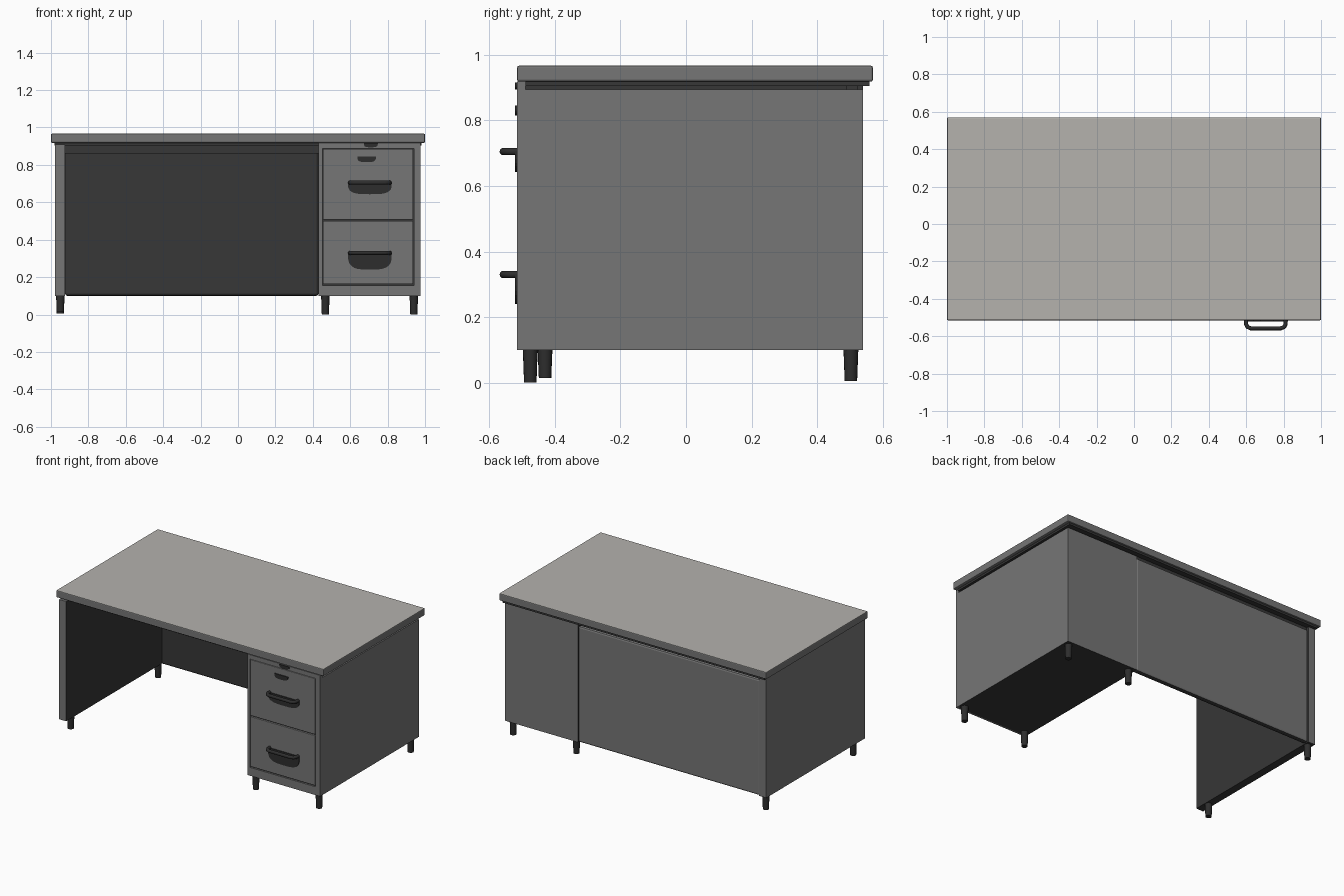
import bpy
import bmesh
import math
from mathutils import Vector

cube = bpy.data.objects.get("Cube")
if cube:
    bpy.data.objects.remove(cube, do_unlink=True)


def material(name, rgb):
    m = bpy.data.materials.new(name)
    m.use_nodes = True
    m.diffuse_color = (*rgb, 1)
    m.node_tree.nodes["Principled BSDF"].inputs["Base Color"].default_value = (*rgb, 1)
    return m


TOP = material("pale worktop", (0.46, 0.445, 0.42))
BODY = material("grey steel", (0.18, 0.18, 0.18))
DARK = material("dark interior", (0.038, 0.038, 0.038))
METAL = material("dark metal", (0.027, 0.027, 0.027))


def finish(name, bm, mats, bevel=0, segments=2):
    bmesh.ops.recalc_face_normals(bm, faces=bm.faces)
    mesh = bpy.data.meshes.new(name)
    bm.to_mesh(mesh)
    bm.free()
    ob = bpy.data.objects.new(name, mesh)
    bpy.context.collection.objects.link(ob)
    for m in mats:
        mesh.materials.append(m)
    if bevel:
        mod = ob.modifiers.new("soft edges", "BEVEL")
        mod.width, mod.segments = bevel, segments
    return ob


def box(name, x, y, z, mat, bevel=0, accent=None, directions=()):
    """Box from ranges; faces pointing along the given directions take the accent."""
    bm = bmesh.new()
    bmesh.ops.create_cube(bm, size=1)
    for v in bm.verts:
        v.co = [(a + b) / 2 + c * (b - a) for (a, b), c in zip((x, y, z), v.co)]
    bm.normal_update()
    for f in bm.faces:
        if any(f.normal.dot(Vector(d)) > 0.9 for d in directions):
            f.material_index = 1
    return finish(name, bm, [mat] + ([accent] if accent else []), bevel)


def half_round(name, x, z, width, height, y, depth):
    """Plate with a straight top and a rounded lower edge."""
    bm = bmesh.new()
    rim = []
    for i in range(17):
        a = math.pi * i / 16
        c, s = math.cos(a), math.sin(a)
        px = math.copysign(abs(c) ** 0.6, c) * width / 2
        rim.append(bm.verts.new((x + px, y, z - height * s ** 0.6)))
    face = bm.faces.new(rim)
    out = bmesh.ops.extrude_face_region(bm, geom=[face])
    verts = [g for g in out["geom"] if isinstance(g, bmesh.types.BMVert)]
    bmesh.ops.translate(bm, verts=verts, vec=(0, -depth, 0))
    return finish(name, bm, [METAL])


def leg(name, x, y, bottom):
    bm = bmesh.new()
    bmesh.ops.create_cone(bm, cap_ends=True, segments=16, radius1=0.019,
                          radius2=0.023, depth=0.11 - bottom)
    bmesh.ops.translate(bm, verts=bm.verts, vec=(x, y, (0.11 + bottom) / 2))
    for f in bm.faces:
        f.smooth = len(f.verts) == 4
    return finish(name, bm, [METAL])


def handle(name, x, z):
    """Bent bar pull with rounded corners."""
    curve = bpy.data.curves.new(name, "CURVE")
    curve.dimensions = "3D"
    curve.bevel_depth, curve.bevel_resolution = 0.011, 3
    curve.use_fill_caps = True
    half = [(-0.106, -0.51), (-0.106, -0.535), (-0.098, -0.551), (-0.08, -0.558)]
    path = half + [(-px, py) for px, py in reversed(half)]
    spline = curve.splines.new("POLY")
    spline.points.add(len(path) - 1)
    for p, (px, py) in zip(spline.points, path):
        p.co = (x + px, py, z, 1)
    spline.use_smooth = True
    ob = bpy.data.objects.new(name, curve)
    bpy.context.collection.objects.link(ob)
    curve.materials.append(METAL)


# Worktop with pale upper face and a dark tray beneath
box("worktop", (-1, 1), (-0.515, 0.57), (0.918, 0.967), BODY, 0.006, TOP, [(0, 0, 1)])
box("worktop_underside", (-0.98, 0.98), (-0.49, 0.56), (0.905, 0.92), DARK)
box("back_neck", (-0.96, 0.96), (0.49, 0.525), (0.86, 0.91), DARK)

# Drawer pedestal
FRONT = -0.515
box("pedestal", (0.43, 0.975), (-0.503, 0.54), (0.1, 0.895), BODY, 0,
    DARK, [(0, 0, -1), (-1, 0, 0), (0, -1, 0)])

# Front frame and drawers, leaving narrow dark gaps
frame = {
    "frame_left": ((0.43, 0.452), (0.1, 0.918)),
    "frame_right": ((0.942, 0.975), (0.1, 0.918)),
    "frame_base": ((0.452, 0.942), (0.1, 0.156)),
    "frame_top": ((0.452, 0.942), (0.889, 0.918)),
}
for name, (x, z) in frame.items():
    box(name, x, (FRONT, -0.49), z, BODY)
box("lower_drawer", (0.454, 0.936), (FRONT - 0.001, -0.49), (0.163, 0.501), BODY, 0.003)
box("upper_drawer", (0.454, 0.936), (FRONT - 0.001, -0.49), (0.508, 0.886), BODY, 0.003)

# Side panel and modesty panel, dark on the knee-space side
box("side_panel", (-0.978, -0.925), (FRONT, 0.54), (0.1, 0.91), BODY, 0,
    DARK, [(1, 0, 0), (0, 0, -1)])
box("back_panel", (-0.925, 0.43), (0.5, 0.537), (0.1, 0.885), BODY, 0.012,
    DARK, [(0, -1, 0), (0, 0, -1)])

# Drawer pulls with shaped backing plates
for name, z, height in (("upper", 0.705, 0.062), ("lower", 0.33, 0.09)):
    half_round(name + "_pull_plate", 0.705, z, 0.235, height, FRONT, 0.006)
    handle(name + "_handle", 0.705, z)

# Label catch and lock
half_round("drawer_catch", 0.688, 0.845, 0.1, 0.03, FRONT, 0.007)
half_round("lock", 0.71, 0.916, 0.075, 0.022, FRONT, 0.006)

# Feet
for label, x, front_y, bottom in (("right", -0.95, -0.43, 0.015),
                                  ("middle", 0.467, -0.475, 0),
                                  ("left", 0.94, -0.475, 0)):
    leg(label + "_front_leg", x, front_y, bottom)
    leg(label + "_back_leg", x, 0.503, 0.005)
